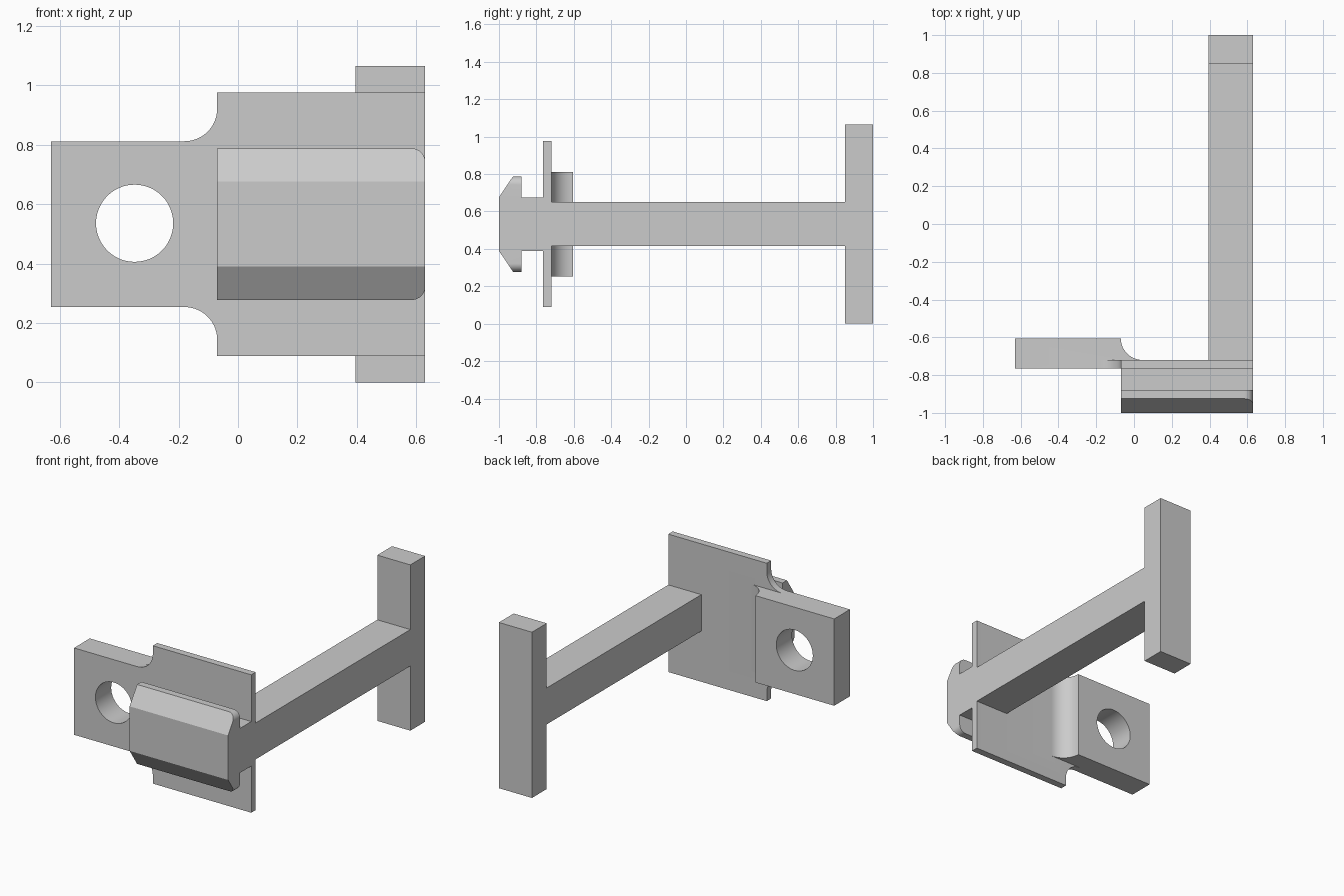
import bpy, bmesh
from math import cos, sin, radians

if "Cube" in bpy.data.objects:
    bpy.data.objects.remove(bpy.data.objects["Cube"], do_unlink=True)

grey = bpy.data.materials.new("plain grey")
grey.use_nodes = True
colour = (0.6, 0.6, 0.6, 1)
grey.diffuse_color = colour
grey.node_tree.nodes["Principled BSDF"].inputs["Base Color"].default_value = colour

MID = 0.5325          # height of the mirror plane
RIGHT = 0.63          # shared outer side


def arc(cx, cy, r, start, end, steps=14):
    angles = [radians(start + (end - start) * i / steps) for i in range(steps + 1)]
    return [(cx + r * cos(a), cy + r * sin(a)) for a in angles]


def mirrored(half):
    """Close an upper half outline (second coordinate = height above MID)."""
    return [(u, MID + h) for u, h in half] + [(u, MID - h) for u, h in reversed(half)]


def prism(name, outline, axis, lo, hi):
    """Extrude a 2D outline along the named axis."""
    place = {"x": lambda u, v, w: (w, u, v),
             "y": lambda u, v, w: (u, w, v),
             "z": lambda u, v, w: (u, v, w)}[axis]
    bm = bmesh.new()
    rings = [[bm.verts.new(place(u, v, w)) for u, v in outline] for w in (lo, hi)]
    for ring in rings:
        bm.faces.new(ring)
    n = len(outline)
    for i in range(n):
        j = (i + 1) % n
        bm.faces.new((rings[0][i], rings[0][j], rings[1][j], rings[1][i]))
    bmesh.ops.recalc_face_normals(bm, faces=bm.faces)
    mesh = bpy.data.meshes.new(name)
    bm.to_mesh(mesh)
    bm.free()
    mesh.materials.append(grey)
    obj = bpy.data.objects.new(name, mesh)
    bpy.context.collection.objects.link(obj)
    return obj


def combine(obj, other, operation):
    """Apply a boolean and discard the helper."""
    mod = obj.modifiers.new("combine", "BOOLEAN")
    mod.operation, mod.solver, mod.object = operation, "EXACT", other
    bpy.context.view_layer.objects.active = obj
    bpy.ops.object.modifier_apply(modifier=mod.name)
    bpy.data.objects.remove(other, do_unlink=True)


# Thin plate with concave fillets running into the narrower tab
tab_half, plate_half, step = 0.279, 0.443, -0.07
fillet = arc(step - 0.11, tab_half + 0.11, 0.11, -90, 0)
plate = prism("mounting_plate",
              mirrored([(-RIGHT, tab_half)] + fillet
                       + [(step, plate_half), (RIGHT, plate_half)]),
              "y", -0.765, -0.72)

# Thick rear of the tab, curving down onto the plate
rear = [(-RIGHT, -0.72), (-RIGHT, -0.605)] + arc(step + 0.115, -0.605, 0.115, 180, 270)
tab = prism("tab_rear", rear, "z", MID - tab_half, MID + tab_half)
combine(plate, tab, "UNION")

# Round hole through the tab
hole = prism("hole_cutter", arc(-0.348, MID + 0.003, 0.13, 0, 360, 48)[:-1], "y", -1, 0)
combine(plate, hole, "DIFFERENCE")

# Chamfered catch on a neck, outer corners rounded
catch = prism("catch",
              mirrored([(-1, 0.143), (-0.925, 0.255), (-0.88, 0.255),
                        (-0.88, 0.143), (-0.765, 0.143)]),
              "x", step, RIGHT)
r = 0.045
rounded = mirrored([(-0.3, 0.255)] + arc(RIGHT - r, 0.255 - r, r, 90, 0))
mask = prism("rounding_mask", rounded, "y", -1.2, -0.6)
combine(catch, mask, "INTERSECT")

# Long arm and the crossbar at its end
for name, half, lo, hi in (("arm", 0.117, -0.72, 0.85), ("crossbar", MID, 0.85, 1)):
    prism(name, mirrored([(0.395, half), (RIGHT, half)]), "y", lo, hi)

# Smooth curved walls, crisp edges elsewhere
for obj in (plate, catch):
    bpy.ops.object.select_all(action="DESELECT")
    obj.select_set(True)
    bpy.context.view_layer.objects.active = obj
    bpy.ops.object.shade_smooth_by_angle(angle=radians(25))
